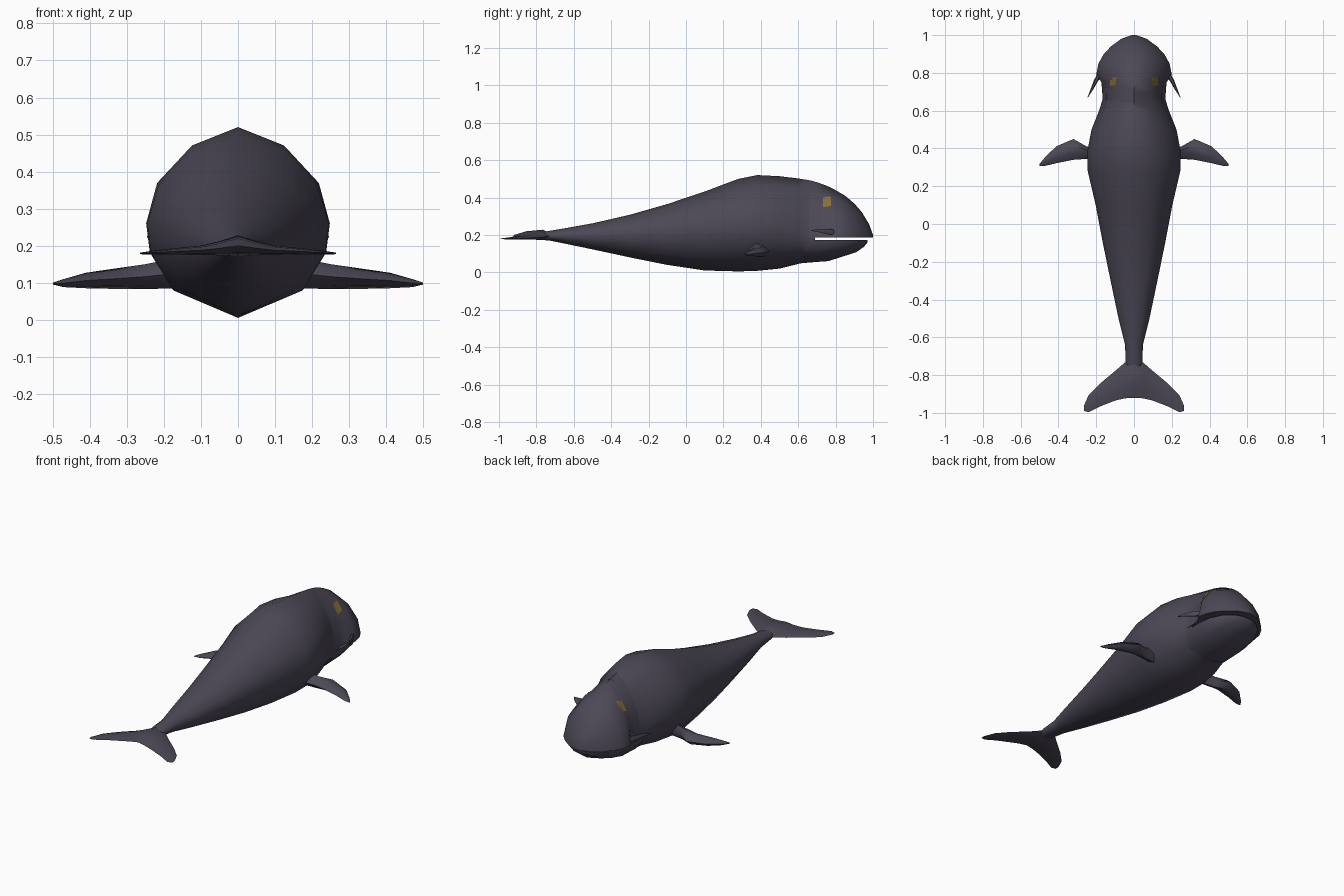
import bpy, bmesh, math
from mathutils import Vector
from mathutils.bvhtree import BVHTree

if "Cube" in bpy.data.objects:
    bpy.data.objects.remove(bpy.data.objects["Cube"])


def material(name, rgb):
    m = bpy.data.materials.new(name)
    m.diffuse_color = (*rgb, 1)
    m.use_nodes = True
    m.node_tree.nodes["Principled BSDF"].inputs["Base Color"].default_value = m.diffuse_color
    return m


SKIN = material("slate skin", (0.072, 0.064, 0.092))
AMBER = material("amber eye", (0.25, 0.16, 0.035))


def finish(name, bm, mat, mirror=False, angle=60):
    bmesh.ops.remove_doubles(bm, verts=bm.verts, dist=0.0005)
    bmesh.ops.recalc_face_normals(bm, faces=bm.faces)
    me = bpy.data.meshes.new(name)
    bm.to_mesh(me)
    me.materials.append(mat)
    ob = bpy.data.objects.new(name, me)
    bpy.context.collection.objects.link(ob)
    bpy.ops.object.select_all(action='DESELECT')
    ob.select_set(True)
    bpy.context.view_layer.objects.active = ob
    bpy.ops.object.shade_smooth_by_angle(angle=math.radians(angle))
    if mirror:
        ob.modifiers.new("mirror", 'MIRROR').use_clip = True
    return ob


def loft(rings):
    """Skin closed rings of equal length and cap both ends."""
    bm = bmesh.new()
    vs = [[bm.verts.new(p) for p in r] for r in rings]
    n = len(vs[0])
    for a, b in zip(vs, vs[1:]):
        for i in range(n):
            j = (i + 1) % n
            bm.faces.new((a[i], a[j], b[j], b[i]))
    bm.faces.new(vs[0])
    bm.faces.new(vs[-1])
    return bm


# Unit cross-section, rounded above and keeled below
UPPER = [(1, 0), (.88, .42), (.5, .81), (0, 1), (-.5, .81), (-.88, .42), (-1, 0)]
LOWER = [(-.96, -.31), (-.71, -.71), (0, -1), (.71, -.71), (.96, -.31)]


def section(y, w, top, mid, bot, pts):
    return [Vector((x * w, y, mid + z * ((top - mid) if z > 0 else (mid - bot)))) for x, z in pts]


# Body: y, half width, top, widest height, bottom
BODY = [(-.84, .02, .196, .187, .178), (-.73, .045, .222, .195, .17),
        (-.64, .047, .237, .195, .152), (-.5, .082, .262, .2, .123),
        (-.3, .124, .308, .21, .08), (-.1, .165, .365, .225, .04),
        (.1, .203, .432, .245, .01), (.28, .245, .5, .26, .005),
        (.38, .248, .52, .26, .008), (.5, .225, .514, .25, .02),
        (.6, .185, .502, .22, .045), (.66, .166, .492, .185, .057),
        (.69, .164, .485, .178, .06)]
finish("body", loft([section(*s, UPPER + LOWER) for s in BODY]), SKIN)

# Upper head: overhanging dome with a flat palate
HEAD = [(.64, .167, .496), (.7, .168, .482), (.75, .173, .464), (.79, .2, .445),
        (.85, .188, .41), (.9, .16, .368), (.94, .122, .322),
        (.98, .068, .255), (1, .012, .2)]
head_bm = loft([section(y, w, t, .186, .186, UPPER) for y, w, t in HEAD])
tree = BVHTree.FromBMesh(head_bm)
finish("upper_head", head_bm, SKIN)

# Lower jaw, slightly narrower and shorter
JAW = [(.63, .166, .05), (.69, .168, .055), (.76, .17, .06), (.84, .16, .085),
       (.91, .125, .108), (.95, .08, .135), (.97, .03, .16)]
finish("lower_jaw", loft([section(y, w, .172, .172, b, [(1, 0), (-1, 0)] + LOWER)
                          for y, w, b in JAW]), SKIN)

# Eyes: thin patches laid on the side of the head
eye = bmesh.new()
N = 4
grid = []
for i in range(N + 1):
    row = []
    for j in range(N + 1):
        y, z = .733 + .042 * i / N, .347 + .052 * j / N + .008 * i / N
        hit, normal, _, _ = tree.ray_cast(Vector((1, y, z)), Vector((-1, 0, 0)))
        row.append(eye.verts.new(hit + Vector((.004, 0, .001))))
    grid.append(row)
for i in range(N):
    for j in range(N):
        eye.faces.new((grid[i][j], grid[i + 1][j], grid[i + 1][j + 1], grid[i][j + 1]))
for f in eye.faces:
    f.normal_update()
    if f.normal.x < 0:
        f.normal_flip()
finish("eyes", eye, AMBER, mirror=True)


def blade(x, lead, trail, top, bot):
    """Fin section across x, thickest near the leading edge."""
    d, m = trail - lead, (top + bot) / 2
    return [(x, lead, m), (x, lead + d * .3, top), (x, lead + d * .7, top * .7 + m * .3),
            (x, trail, m), (x, lead + d * .7, bot * .7 + m * .3), (x, lead + d * .3, bot)]


# Flippers: x, leading y, trailing y, top, bottom
FLIPPER = [(.15, .4, .33, .17, .085), (.25, .41, .345, .15, .083),
           (.32, .45, .34, .14, .083), (.41, .412, .322, .127, .085),
           (.47, .355, .308, .11, .088), (.5, .318, .307, .1, .095)]
finish("flippers", loft([blade(*s) for s in FLIPPER]), SKIN, mirror=True)

# Tail flukes, lofted from tip to tip
FLUKE = [(0, -.7, -.92, .228, .172), (.05, -.735, -.923, .212, .174),
         (.1, -.778, -.935, .2, .175), (.18, -.845, -.966, .192, .176),
         (.24, -.905, -.996, .185, .176), (.265, -.962, -.99, .181, .177)]
span = [(-s[0], *s[1:]) for s in FLUKE[:0:-1]] + FLUKE
finish("tail_flukes", loft([blade(*s) for s in span]), SKIN)

# Swept-back spikes at the mouth corners
SPIKE = [((.172, .815, .212), .012), ((.198, .765, .217), .018),
         ((.222, .715, .223), .011), ((.245, .67, .224), .002)]
rings = [[(c[0] + r * .7 * math.cos(k * math.pi / 3), c[1], c[2] + r * math.sin(k * math.pi / 3))
          for k in range(6)] for c, r in SPIKE]
finish("mouth_spikes", loft(rings), SKIN, mirror=True)
